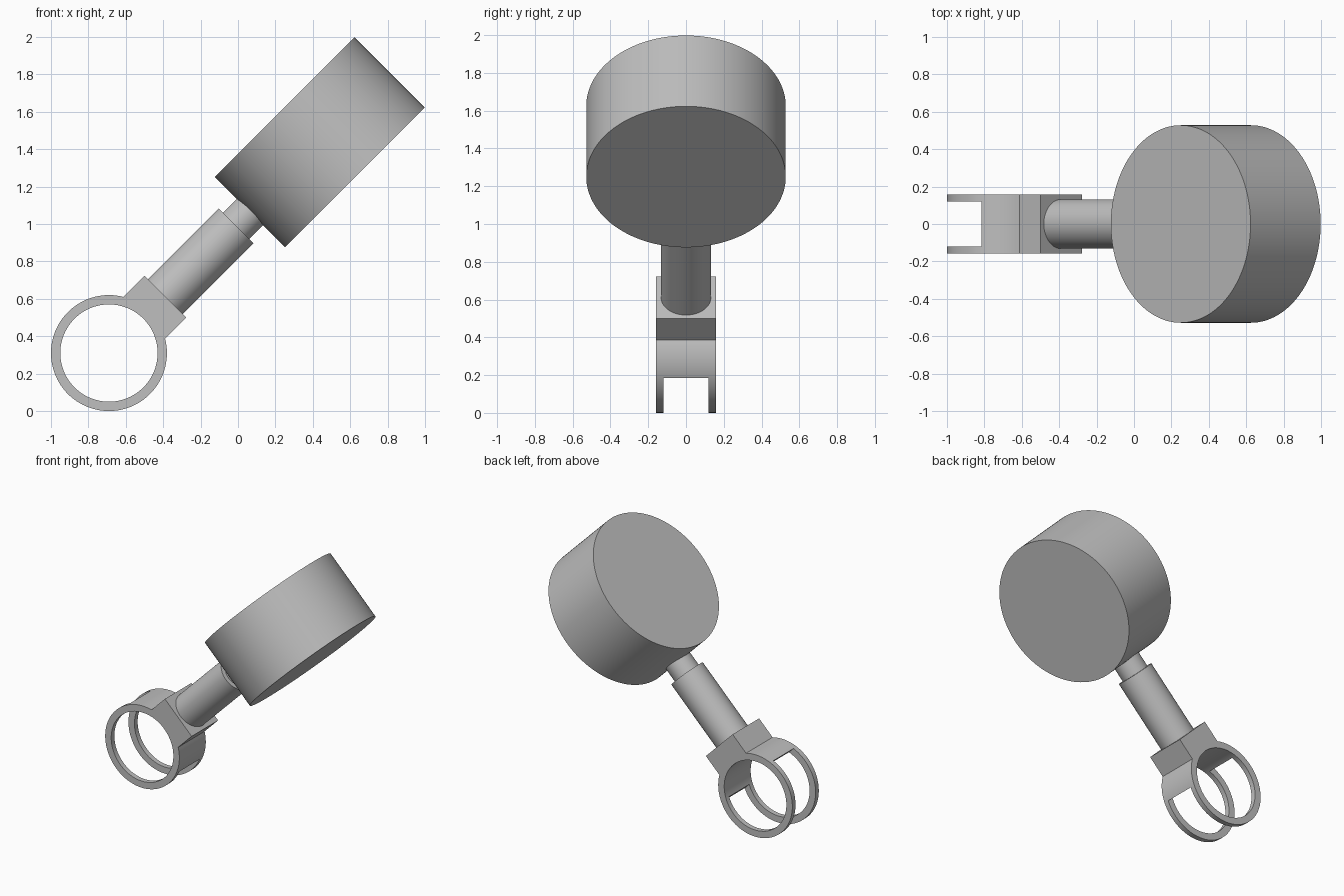
import bpy, bmesh, math
from mathutils import Matrix, Vector

if "Cube" in bpy.data.objects:
    bpy.data.objects.remove(bpy.data.objects["Cube"])

# Single grey material
grey = bpy.data.materials.new("plain_grey")
grey.use_nodes = True
colour = (0.52, 0.52, 0.52, 1)
grey.diffuse_color = colour
grey.node_tree.nodes["Principled BSDF"].inputs["Base Color"].default_value = colour

# Parts are built along local x from the ring centre, then tilted up
RING_R, BORE_R, HALF = 0.31, 0.26, 0.158
BLOCK_END, TUBE_END = 0.426, 0.962
DRUM_R, DRUM_DEPTH, DRUM_X = 0.528, 0.53, 1.594
PLACE = Matrix.Translation((-0.69, 0, 0.31)) @ Matrix.Rotation(-math.pi / 4, 4, 'Y')
TURN = {'X': Matrix.Rotation(math.pi / 2, 4, 'Y'),
        'Y': Matrix.Rotation(math.pi / 2, 4, 'X'),
        'Z': Matrix.Identity(4)}


def finish(bm, name):
    bmesh.ops.recalc_face_normals(bm, faces=bm.faces[:])
    mesh = bpy.data.meshes.new(name)
    bm.to_mesh(mesh)
    bm.free()
    mesh.materials.append(grey)
    ob = bpy.data.objects.new(name, mesh)
    bpy.context.collection.objects.link(ob)
    return ob


def cylinder(name, radius, depth, axis, centre_x, sides=96):
    bm = bmesh.new()
    bmesh.ops.create_cone(bm, cap_ends=True, segments=sides, radius1=radius,
                          radius2=radius, depth=depth,
                          matrix=Matrix.Translation((centre_x, 0, 0)) @ TURN[axis])
    return finish(bm, name)


def box(name, low, high):
    low, high = Vector(low), Vector(high)
    bm = bmesh.new()
    bmesh.ops.create_cube(bm, size=1, matrix=Matrix.Translation((low + high) / 2)
                          @ Matrix.Diagonal((*(high - low), 1)))
    return finish(bm, name)


def select_only(ob):
    bpy.ops.object.select_all(action='DESELECT')
    ob.select_set(True)
    bpy.context.view_layer.objects.active = ob


def cut(ob, cutter):
    cutter.hide_render = True
    mod = ob.modifiers.new("cut", 'BOOLEAN')
    mod.operation, mod.solver, mod.object = 'DIFFERENCE', 'EXACT', cutter
    select_only(ob)
    bpy.ops.object.modifier_apply(modifier=mod.name)
    bpy.data.objects.remove(cutter)


# Clamp ring with mounting block: extruded outline
start = math.asin(HALF / RING_R)
sweep = 2 * (math.pi - start)
steps = 84
outline = [(BLOCK_END, -HALF), (BLOCK_END, HALF)]
outline += [(RING_R * math.cos(start + sweep * i / steps),
             RING_R * math.sin(start + sweep * i / steps)) for i in range(steps + 1)]
bm = bmesh.new()
face = bm.faces.new([bm.verts.new((x, -HALF, z)) for x, z in outline])
grown = bmesh.ops.extrude_face_region(bm, geom=[face])["geom"]
bmesh.ops.translate(bm, vec=(0, 2 * HALF, 0),
                    verts=[v for v in grown if isinstance(v, bmesh.types.BMVert)])
clamp = finish(bm, "clamp_ring")

# Bore through the ring and slot that leaves two thin hoops
cut(clamp, cylinder("bore_cutter", BORE_R, 1, 'Y', 0))
cut(clamp, box("slot_cutter", (-0.5, -0.12, -0.5), (0.112, 0.12, 0.5)))

# Handle tube, thinner neck and drum head
tube = cylinder("handle_tube", 0.132, TUBE_END - BLOCK_END, 'X', (TUBE_END + BLOCK_END) / 2)
neck = cylinder("neck", 0.1, 0.16, 'X', TUBE_END + 0.07)
drum = cylinder("drum_head", DRUM_R, DRUM_DEPTH, 'Z', DRUM_X, 128)

for part in (clamp, tube, neck, drum):
    part.data.transform(PLACE)
    select_only(part)
    bpy.ops.object.shade_smooth_by_angle(angle=math.radians(30))
